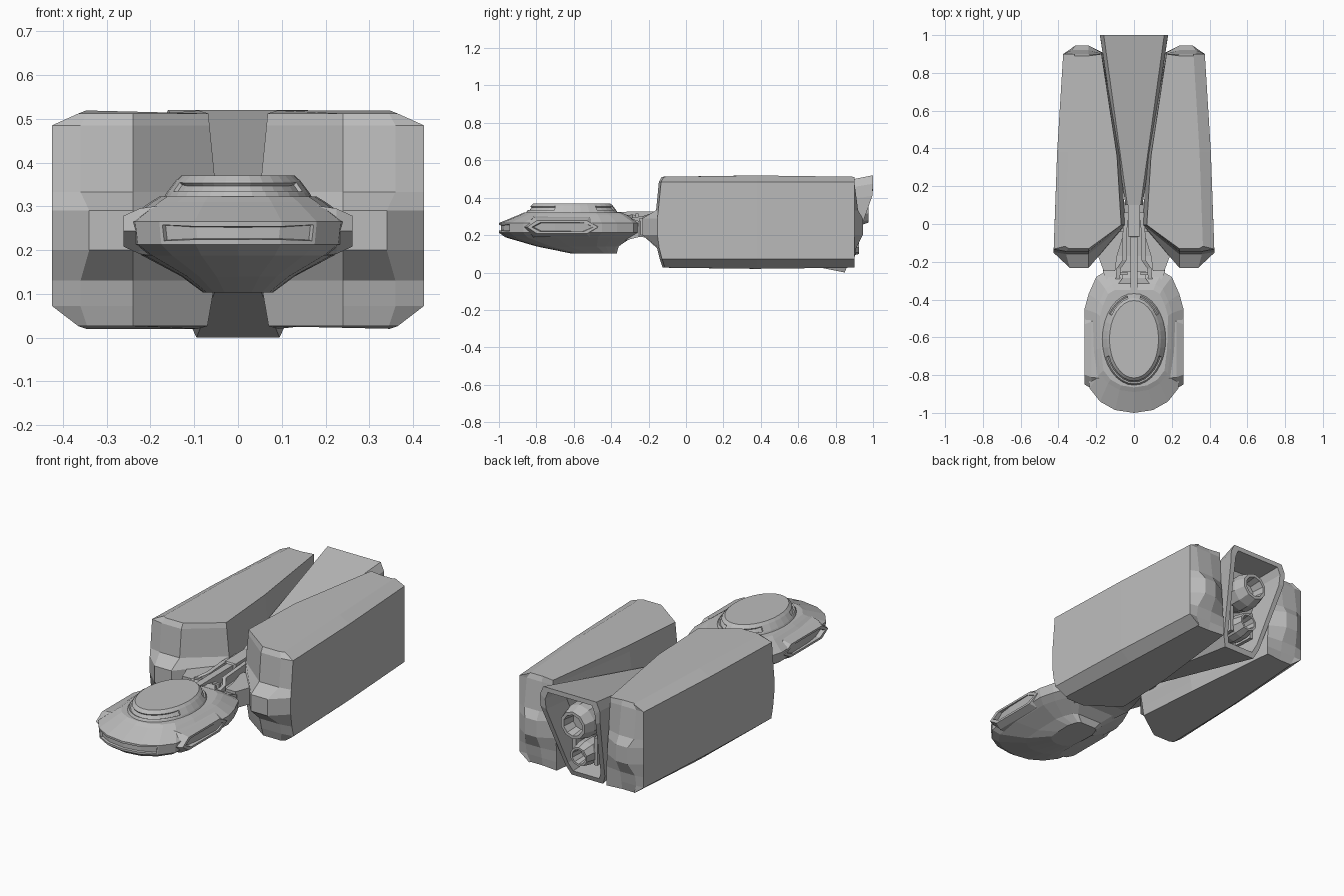
import bpy, bmesh, math

cube = bpy.data.objects.get("Cube")
if cube:
    bpy.data.objects.remove(cube, do_unlink=True)

grey = bpy.data.materials.new("hull grey")
grey.use_nodes = True
grey.diffuse_color = (0.5, 0.5, 0.5, 1)
grey.node_tree.nodes["Principled BSDF"].inputs["Base Color"].default_value = (0.5, 0.5, 0.5, 1)


def loft(name, rings, mirror=False, slots=()):
    """Skin matching rings; each slot is (face test, margin, depth)."""
    bm = bmesh.new()
    loops = [[bm.verts.new(p) for p in ring] for ring in rings]
    n = len(loops[0])
    for a, b in zip(loops, loops[1:]):
        for i in range(n):
            j = (i + 1) % n
            bm.faces.new((a[i], a[j], b[j], b[i]))
    bm.faces.new(loops[0])
    bm.faces.new(loops[-1])
    bmesh.ops.recalc_face_normals(bm, faces=bm.faces[:])
    for test, margin, depth in slots:
        faces = [f for f in bm.faces if test(f.calc_center_median())]
        bmesh.ops.inset_region(bm, faces=faces, thickness=margin, depth=0)
        bmesh.ops.inset_region(bm, faces=faces, thickness=0.002, depth=-depth)
    mesh = bpy.data.meshes.new(name)
    bm.to_mesh(mesh)
    bm.free()
    mesh.materials.append(grey)
    ob = bpy.data.objects.new(name, mesh)
    bpy.context.collection.objects.link(ob)
    if mirror:
        ob.modifiers.new("mirror", "MIRROR").use_mirror_merge = False
    return ob


def both_sides(half):
    """Close a half outline (x first) by reflecting it in x."""
    return half + [(-p[0], *p[1:]) for p in reversed(half) if p[0] > 1e-6]


# Command hull: stacked outlines
outline = [(0, -1), (.1, -.985), (.18, -.94), (.235, -.87), (.255, -.7),
           (.262, -.45), (.24, -.37), (.2, -.28), (.15, -.25), (0, -.25)]


def hull_ring(z, width, front, back):
    k = (back - front) / .75
    return both_sides([(x * width / .262, front + (y + 1) * k, z) for x, y in outline])


loft("command_hull", [hull_ring(*r) for r in (
    (.103, .08, -.62, -.37), (.14, .13, -.8, -.36), (.188, .22, -.965, -.29),
    (.213, .255, -1, -.25), (.265, .262, -1, -.25),
    (.31, .2, -.89, -.32), (.322, .18, -.865, -.35))],
    slots=[(lambda c: c.y < -.92 and .22 < c.z < .25, .011, .012)])


# Dome with slots around its wall
def dome_ring(z, r):
    return [(r * math.cos(a), -.61 + (r + .075) * math.sin(a), z)
            for a in (math.tau * i / 32 for i in range(32))]


def wall(c):
    return .335 < c.z < .355


loft("dome", [dome_ring(*r) for r in ((.315, .172), (.33, .164), (.358, .143), (.37, .13))],
     slots=[(lambda c: wall(c) and c.y < -.71, .006, .008),
            (lambda c: wall(c) and c.y > -.5 and c.x > .04, .006, .008),
            (lambda c: wall(c) and c.y > -.5 and c.x < -.04, .006, .008)])


# Side bays: hexagonal fairing with a sunken panel
def bay_ring(x, length, height):
    return [(x, -.66 + length * u, .243 + height * v) for u, v in
            ((-1, 0), (-.72, 1), (.68, 1), (1, 0), (.68, -1), (-.72, -1))]


loft("side_bay", [bay_ring(*r) for r in (
    (.17, .22, .06), (.225, .21, .052), (.262, .19, .035),
    (.262, .165, .024), (.238, .155, .02))], mirror=True)


# Neck pieces: tapering rectangular lofts
def box_ring(x0, x1, y, z0, z1):
    return [(x0, y, z0), (x1, y, z0), (x1, y, z1), (x0, y, z1)]


loft("neck", [box_ring(-w, w, y, a, b) for w, y, a, b in (
    (.11, -.4, .16, .3), (.13, -.33, .17, .3), (.165, -.25, .19, .275),
    (.14, -.17, .185, .27), (.07, -.02, .15, .28), (.05, .12, .14, .3))])
loft("neck_collar", [box_ring(-w, w, y, .25, z) for w, y, z in (
    (.1, -.34, .305), (.06, -.285, .31), (.06, -.25, .3))])
loft("spine", [box_ring(-w, w, y, .27, z) for w, y, z in (
    (.018, -.4, .324), (.018, -.07, .328), (.032, -.065, .336), (.032, .13, .34))])
loft("strut", [box_ring(x, x + .022, y, .25, z) for x, y, z in (
    (.075, -.29, .295), (.07, -.235, .3), (.038, -.19, .315), (.038, -.05, .325),
    (.03, .06, .325))], mirror=True)
loft("clamp", [box_ring(.035, .075, y, .25, .315) for y in (-.27, -.255)], mirror=True)
loft("pod_brace", [box_ring(x, x + w, y, .2, .29) for x, w, y in (
    (.1, .06, -.25), (.09, .1, -.17), (.05, .1, -.04))], mirror=True)


# Cargo pods: plan outlines stacked in height
def pod_ring(z, outer, inner, inner_back, front, back, bulge=0):
    shoulder = min(.36 if front > -.2 else .34, outer - .02)
    return [(outer, max(front, -.165) + .012, z), (shoulder, front, z), (.24, front, z),
            (inner, -.005, z), (inner + .022, .36, z + bulge), (inner_back, .9, z),
            (.24, back, z), (shoulder - .03, back, z), (outer - .05, .9, z),
            (outer - .018, .38, z + bulge)]


loft("cargo_pod", [pod_ring(*r) for r in (
    (.026, .365, .07, .15, -.125, .89, -.006), (.072, .425, .062, .15, -.14, .9),
    (.13, .425, .052, .15, -.155, .91), (.2, .425, .046, .155, -.232, .945),
    (.29, .425, .046, .16, -.232, .945), (.333, .425, .05, .165, -.16, .92),
    (.485, .425, .065, .172, -.145, .9), (.512, .365, .068, .172, -.13, .89, .007))],
    mirror=True)


# Engine wedge: grows rearward, ends in a slanted hollow frame
def wedge_ring(shrink, inset):
    half = [(0, .52), (.16, .52), (.18, .475), (.18, .41), (.118, .05), (.095, 0), (0, 0)]
    ring = []
    for x, z in half:
        z = .27 + (z - .27) * (1 - shrink * .6)
        ring.append((x * (1 - shrink), 1 - max(0, .42 - z) * .36 - inset, z))
    return both_sides(ring)


nose = both_sides([(0, .1, .34), (.035, .1, .34), (.045, .1, .32), (.045, .1, .27),
                   (.045, .1, .17), (.035, .1, .15), (0, .1, .15)])
loft("engine_wedge", [nose, wedge_ring(0, 0), wedge_ring(.17, 0), wedge_ring(.24, .16)])


# Exhaust nozzles inside the frame
def nozzle(name, z, tip, size):
    profile = ((-.22, .7), (-.12, 1), (-.06, 1), (0, .8), (0, .62), (-.07, .52))
    loft(name, [[(size * r * math.cos(a), tip + y, z + size * r * math.sin(a))
                 for a in (math.tau * (i + .5) / 10 for i in range(10))]
                for y, r in profile])


nozzle("upper_nozzle", .34, .975, .092)
nozzle("lower_nozzle", .15, .925, .064)
# Ribs linking the nozzles to the frame
loft("frame_rib", [box_ring(x, x + .02, y, .1, .25) for x, y in ((.05, .76), (.055, .87))],
     mirror=True)
